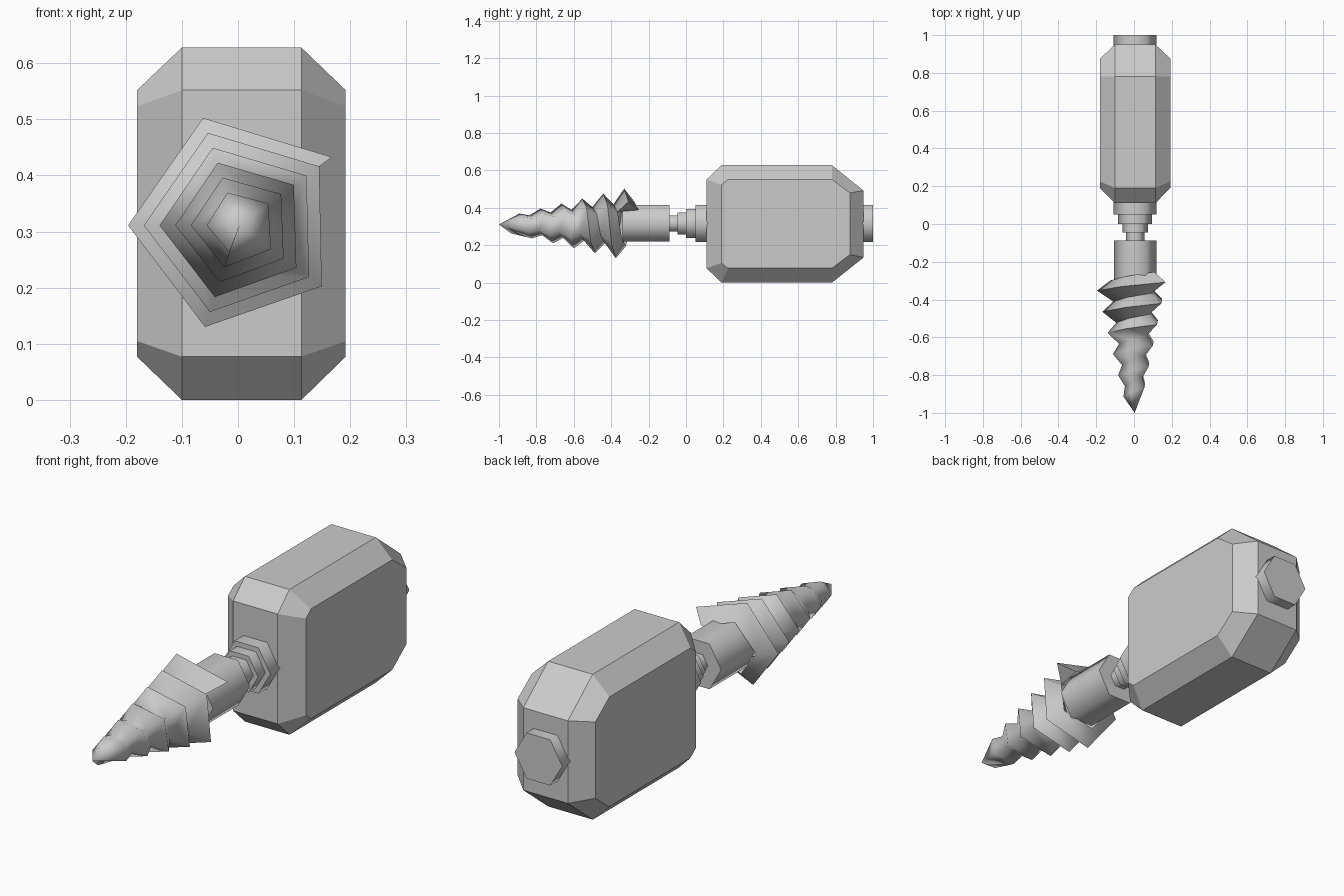
import bpy, bmesh, math

cube = bpy.data.objects.get("Cube")
if cube:
    bpy.data.objects.remove(cube, do_unlink=True)

grey = bpy.data.materials.new("light_grey")
grey.use_nodes = True
grey.diffuse_color = (0.6, 0.6, 0.6, 1)
grey.node_tree.nodes["Principled BSDF"].inputs["Base Color"].default_value = (0.6, 0.6, 0.6, 1)


def make(name, verts, faces, smooth=None):
    """Mesh object with outward normals; smooth is the sharp-edge limit in degrees."""
    bm = bmesh.new()
    vs = [bm.verts.new(v) for v in verts]
    for f in faces:
        bm.faces.new([vs[i] for i in f])
    bmesh.ops.recalc_face_normals(bm, faces=bm.faces)
    me = bpy.data.meshes.new(name)
    bm.to_mesh(me)
    bm.free()
    me.materials.append(grey)
    ob = bpy.data.objects.new(name, me)
    bpy.context.collection.objects.link(ob)
    if smooth:
        bpy.ops.object.select_all(action='DESELECT')
        ob.select_set(True)
        bpy.context.view_layer.objects.active = ob
        bpy.ops.object.shade_smooth_by_angle(angle=math.radians(smooth))
    return ob


def loft(name, rings, smooth=None):
    """Closed skin over rings with equal point counts, capped at both ends."""
    n = len(rings[0])
    faces = [list(range(n)), list(range((len(rings) - 1) * n, len(rings) * n))]
    for k in range(len(rings) - 1):
        for i in range(n):
            j = (i + 1) % n
            faces.append([k * n + i, k * n + j, (k + 1) * n + j, (k + 1) * n + i])
    return make(name, [p for r in rings for p in r], faces, smooth)


# Bevelled body: wide middle outline and smaller outline on each side, as (y, z)
middle = [(0.11, 0.077), (0.19, 0.0), (0.78, 0.0), (0.95, 0.135),
          (0.95, 0.492), (0.78, 0.628), (0.19, 0.628), (0.11, 0.552)]
side = [(0.19, 0.105), (0.225, 0.077), (0.78, 0.077), (0.876, 0.15),
        (0.876, 0.48), (0.78, 0.552), (0.225, 0.552), (0.19, 0.523)]
loft("body", [[(x, y, z) for y, z in outline] for x, outline in
              ((-0.18, side), (-0.1, middle), (0.113, middle), (0.192, side))])


# Hexagonal shaft pieces, corners pointing sideways
def hexagon(name, y0, y1, r):
    rings = [[(0.006 + r * math.cos(k * math.pi / 3), y, 0.317 + r * math.sin(k * math.pi / 3))
              for k in range(6)] for y in (y0, y1)]
    loft(name, rings, 65)


hexagon("rear_cap", 0.93, 1.0, 0.114)
hexagon("collar_large", 0.05, 0.13, 0.114)
hexagon("collar_medium", 0.0, 0.06, 0.09)
hexagon("collar_small", -0.045, 0.01, 0.068)
hexagon("neck", -0.1, -0.035, 0.049)
hexagon("drill_shaft", -0.34, -0.088, 0.113)

# Tapered five-sided screw: crest and valley spirals, five steps per turn
STEPS, TURN = 28, 5


def spiral(n, r, y):
    a = math.radians(36 + 72 * n)
    return (r * math.cos(a), y, 0.311 + r * math.sin(a))


verts = [spiral(n, 0.207 - 0.0056 * n, -0.308 - 0.0224 * n) for n in range(STEPS + 1)]
verts += [spiral(n, 0.116 - 0.0031 * n, -0.366 - 0.0224 * n)
          for n in range(-TURN, STEPS - TURN + 1)]
verts.append((0.003, -1.0, 0.311))
apex = len(verts) - 1


def valley(n):
    return STEPS + 1 + TURN + n


last = STEPS - TURN
faces = [[0, valley(0), valley(-TURN)]]                       # blunt start
for n in range(STEPS):
    faces.append([n, n + 1, valley(n + 1 - TURN), valley(n - TURN)])   # rear flank
    if n < last:
        faces.append([n + 1, n, valley(n), valley(n + 1)])    # front flank
    else:
        faces.append([n + 1, n, apex])                        # pointed tip
faces += [[last, valley(last), STEPS], [last, STEPS, apex]]
make("drill_screw", verts, faces, 75)
